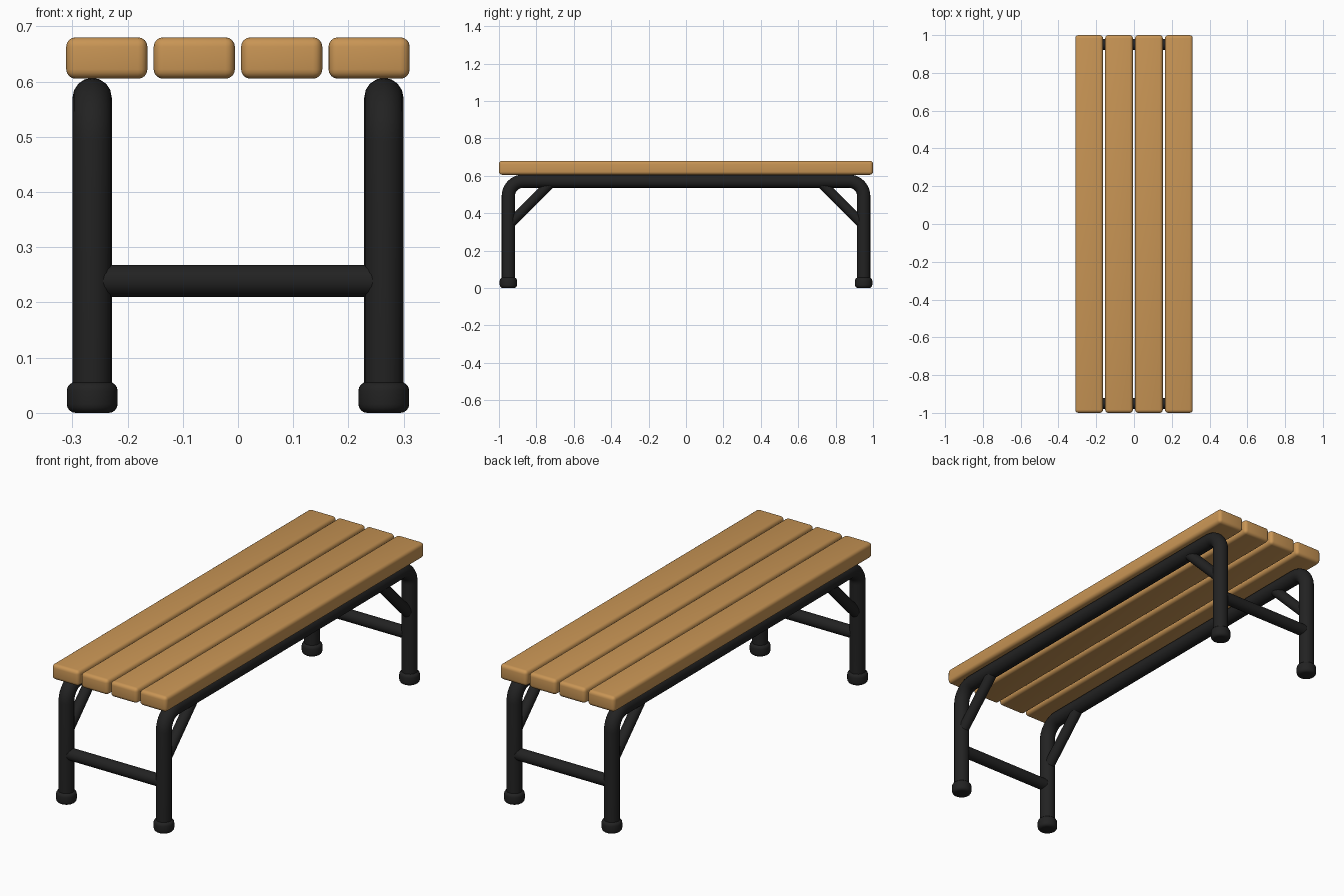
import bpy, math
from mathutils import Vector

if "Cube" in bpy.data.objects:
    bpy.data.objects.remove(bpy.data.objects["Cube"])


def material(name, color):
    m = bpy.data.materials.new(name)
    m.diffuse_color = (*color, 1)
    m.use_nodes = True
    m.node_tree.nodes["Principled BSDF"].inputs["Base Color"].default_value = m.diffuse_color
    return m


wood = material("warm wood", (0.58, 0.30, 0.09))
black = material("black metal", (0.016, 0.016, 0.016))


def activate(ob):
    bpy.ops.object.select_all(action='DESELECT')
    ob.select_set(True)
    bpy.context.view_layer.objects.active = ob


def tube(name, points, radius):
    """Round pipe following a list of points."""
    cu = bpy.data.curves.new(name, 'CURVE')
    cu.dimensions = '3D'
    cu.bevel_depth = radius
    cu.bevel_resolution = 6
    cu.use_fill_caps = True
    sp = cu.splines.new('POLY')
    sp.points.add(len(points) - 1)
    for p, co in zip(sp.points, points):
        p.co = (*co, 1)
    ob = bpy.data.objects.new(name, cu)
    bpy.context.collection.objects.link(ob)
    activate(ob)
    bpy.ops.object.convert(target='MESH')
    ob = bpy.context.object
    ob.data.materials.clear()
    ob.data.materials.append(black)
    bpy.ops.object.shade_smooth_by_angle(angle=math.radians(40))
    return ob


def bevel(ob, width, segments):
    mod = ob.modifiers.new("rounded edges", 'BEVEL')
    mod.width = width
    mod.segments = segments
    mod.limit_method = 'ANGLE'
    activate(ob)
    bpy.ops.object.modifier_apply(modifier=mod.name)
    bpy.ops.object.shade_smooth_by_angle(angle=math.radians(40))


# seat planks
for i in range(4):
    x = -0.2375 + i * 0.1583
    bpy.ops.mesh.primitive_cube_add(size=1, location=(x, 0, 0.6425))
    ob = bpy.context.object
    ob.name = f"seat_plank_{i + 1}"
    ob.scale = (0.147, 2.0, 0.075)
    bpy.ops.object.transform_apply(location=False, rotation=False, scale=True)
    ob.data.materials.append(wood)
    bevel(ob, 0.017, 4)

LEG_X, LEG_Y, RAIL_Z, BEND = 0.264, 0.95, 0.571, 0.08

for sx, side in ((-1, "left"), (1, "right")):
    x = sx * LEG_X
    # one bent pipe makes both legs and the rail under the seat
    half = [(x, LEG_Y, 0.03)]
    for k in range(11):
        a = math.pi / 2 * k / 10
        half.append((x, LEG_Y - BEND + BEND * math.cos(a),
                     RAIL_Z - BEND + BEND * math.sin(a)))
    other = [(p[0], -p[1], p[2]) for p in reversed(half)]
    tube(f"{side}_leg_frame", half + other, 0.0355)

    for sy, end in ((-1, "front"), (1, "back")):
        # diagonal brace
        tube(f"{end}_{side}_brace",
             [(x, sy * 0.945, 0.34), (x, sy * 0.715, 0.57)], 0.026)
        # rubber foot
        bpy.ops.mesh.primitive_cylinder_add(
            vertices=32, radius=0.046, depth=0.056,
            location=(x, sy * LEG_Y, 0.031 - 0.003))
        foot = bpy.context.object
        foot.name = f"{end}_{side}_foot"
        foot.data.materials.append(black)
        bevel(foot, 0.016, 4)

# crossbars between the legs
for sy, end in ((-1, "front"), (1, "back")):
    tube(f"{end}_crossbar",
         [(-LEG_X, sy * LEG_Y, 0.239), (LEG_X, sy * LEG_Y, 0.239)], 0.029)
